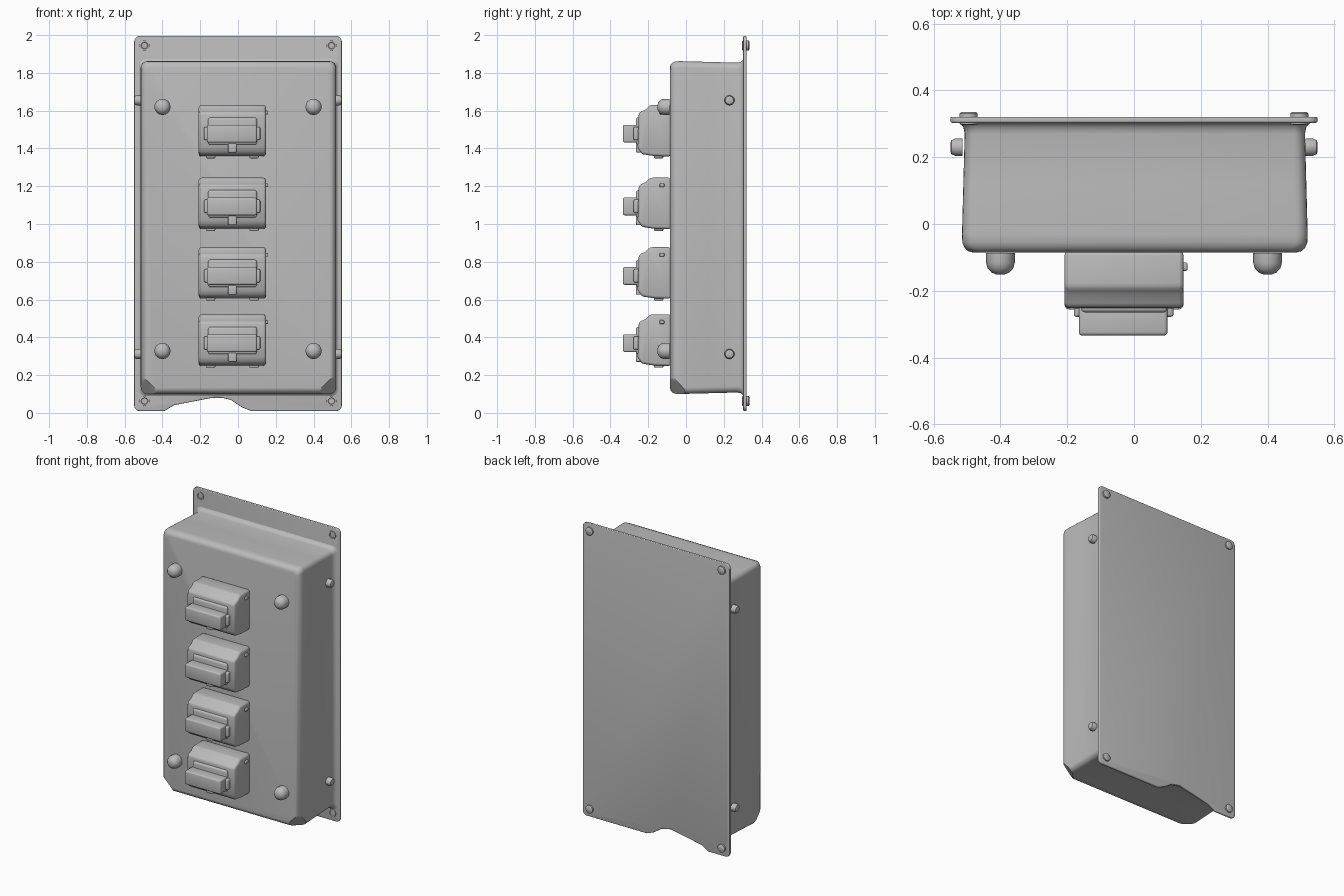
import bpy, bmesh, math
from mathutils import Vector, Matrix

if "Cube" in bpy.data.objects:
    bpy.data.objects.remove(bpy.data.objects["Cube"], do_unlink=True)

grey = bpy.data.materials.new("plain grey")
grey.use_nodes = True
grey.diffuse_color = (0.5, 0.5, 0.5, 1)
grey.node_tree.nodes["Principled BSDF"].inputs["Base Color"].default_value = (0.5, 0.5, 0.5, 1)


def finish(bm, name, bevel=0, segments=3):
    bmesh.ops.recalc_face_normals(bm, faces=bm.faces)
    mesh = bpy.data.meshes.new(name)
    bm.to_mesh(mesh)
    bm.free()
    ob = bpy.data.objects.new(name, mesh)
    bpy.context.collection.objects.link(ob)
    mesh.materials.append(grey)
    bpy.ops.object.select_all(action='DESELECT')
    ob.select_set(True)
    bpy.context.view_layer.objects.active = ob
    if bevel:
        mod = ob.modifiers.new("soft edges", 'BEVEL')
        mod.width, mod.segments = bevel, segments
        mod.limit_method = 'ANGLE'
        mod.angle_limit = math.radians(35)
        bpy.ops.object.modifier_apply(modifier=mod.name)
    bpy.ops.object.shade_smooth_by_angle(angle=math.radians(40))
    return ob


def extrude(name, points, direction, bevel=0):
    """Extrude a closed outline of 3D points along a vector."""
    bm = bmesh.new()
    face = bm.faces.new([bm.verts.new(p) for p in points])
    new = bmesh.ops.extrude_face_region(bm, geom=[face])["geom"]
    bmesh.ops.translate(bm, vec=direction, verts=[v for v in new if isinstance(v, bmesh.types.BMVert)])
    return finish(bm, name, bevel)


def block(name, x, y, z, bevel=0):
    """Box from (min, max) ranges."""
    return extrude(name, [(x[0], y[0], z[0]), (x[1], y[0], z[0]), (x[1], y[0], z[1]), (x[0], y[0], z[1])],
                   (0, y[1] - y[0], 0), bevel)


def rounded_rect(x0, x1, z0, z1, r, y, steps=5):
    pts = []
    for i, (cx, cz) in enumerate([(x1 - r, z1 - r), (x0 + r, z1 - r), (x0 + r, z0 + r), (x1 - r, z0 + r)]):
        for k in range(steps + 1):
            a = math.pi / 2 * (i + k / steps)
            pts.append((cx + r * math.cos(a), y, cz + r * math.sin(a)))
    return pts


def turned(name, profile, origin, axis, sides=16):
    """Revolve (radius, height) rings about an axis starting at origin."""
    bm = bmesh.new()
    rot = Vector((0, 0, 1)).rotation_difference(Vector(axis)).to_matrix().to_4x4()
    rings = [[bm.verts.new((r * math.cos(math.tau * k / sides), r * math.sin(math.tau * k / sides), h))
              for k in range(sides)] for r, h in profile]
    for a, b in zip(rings, rings[1:]):
        for k in range(sides):
            bm.faces.new((a[k], a[k - 1], b[k - 1], b[k]))
    bm.faces.new(rings[0])
    bm.faces.new(rings[-1])
    bm.transform(Matrix.Translation(origin) @ rot)
    return finish(bm, name)


# Back plate with a ragged notch in its lower edge
outline = [p for p in rounded_rect(-0.55, 0.55, 0.01, 1.995, 0.03, 0.303)]
notch = [(-0.39, 0.01), (-0.34, 0.04), (-0.24, 0.06), (-0.11, 0.085), (-0.04, 0.07), (0.02, 0.03), (0.07, 0.01)]
outline = outline[:18] + [(x, 0.303, z) for x, z in notch] + outline[18:]
extrude("back_plate", outline, (0, 0.018, 0), 0.005)

# Housing: stacked rounded sections, flared where it meets the plate
bm = bmesh.new()
sections = [(-0.085, 0.032), (-0.081, 0.018), (-0.072, 0.008), (-0.055, 0.001), (-0.03, 0),
            (0.12, 0.004), (0.27, 0.008), (0.29, 0.004), (0.302, -0.008), (0.308, -0.022)]
rings = [[bm.verts.new(p) for p in rounded_rect(-0.515 + i, 0.52 - i, 0.10 + i, 1.862 - i, 0.035, y)]
         for y, i in sections]
for a, b in zip(rings, rings[1:]):
    for k in range(len(a)):
        bm.faces.new((a[k - 1], a[k], b[k], b[k - 1]))
bm.faces.new(rings[0])
bm.faces.new(rings[-1])
# Knocked-off lower front corners
for side in (-1, 1):
    cut = bmesh.ops.bisect_plane(bm, geom=bm.verts[:] + bm.edges[:] + bm.faces[:],
                                 plane_co=(side * 0.46, -0.085, 0.15), plane_no=(side, -1.1, -1),
                                 clear_outer=True)
    edges = [e for e in cut["geom_cut"] if isinstance(e, bmesh.types.BMEdge)]
    bmesh.ops.holes_fill(bm, edges=edges)
finish(bm, "housing")

# Screws and front studs
stud = [(0.043, 0), (0.043, 0.03), (0.038, 0.046), (0.027, 0.058), (0.013, 0.064)]
bolt = [(0.027, 0), (0.027, 0.022), (0.022, 0.033), (0.013, 0.036)]
rim = [(0.027, 0), (0.026, 0.006), (0.018, 0.007), (0.016, 0.002)]
plate_bolt = [(0.027, 0), (0.027, 0.011), (0.022, 0.015)]
for s, side in ((-1, "right"), (1, "left")):
    for level, z_plate, z_stud, z_side in (("upper", 1.945, 1.62, 1.655), ("lower", 0.063, 0.328, 0.312)):
        tag = f"{level}_{side}"
        turned(f"front_stud_{tag}", stud, (s * 0.4, -0.087, z_stud), (0, -1, 0))
        turned(f"side_screw_{tag}", bolt, (s * 0.514, 0.23, z_side), (s, 0, 0), 10)
        turned(f"plate_screw_{tag}", plate_bolt, (s * 0.495, 0.32, z_plate), (0, 1, 0), 12)
        turned(f"plate_screw_rim_{tag}", rim, (s * 0.495, 0.304, z_plate), (0, -1, 0), 12)

# Four toggle switches down the front
body_profile = [(-0.08, 0.135), (-0.19, 0.135), (-0.212, 0.112), (-0.25, 0.095),
                (-0.256, -0.09), (-0.235, -0.125), (-0.17, -0.135), (-0.08, -0.138)]
for n, z in enumerate((1.495, 1.11, 0.742, 0.386), 1):
    zl = z - 0.016
    extrude(f"switch_{n}_body", [(-0.208, y, z + h) for y, h in body_profile], (0.356, 0, 0), 0.014)
    block(f"switch_{n}_bezel", (-0.158, 0.1), (-0.265, -0.2), (zl - 0.06, zl + 0.085), 0.012)
    block(f"switch_{n}_pivot", (-0.18, 0.118), (-0.278, -0.22), (zl - 0.035, zl + 0.035), 0.008)
    block(f"switch_{n}_lever", (-0.165, 0.1), (-0.334, -0.24), (zl - 0.048, zl + 0.046), 0.01)
    block(f"switch_{n}_tab", (-0.052, -0.008), (-0.266, -0.23), (zl - 0.1, zl - 0.05), 0.006)
    block(f"switch_{n}_side_nub", (0.14, 0.16), (-0.14, -0.115), (z + 0.085, z + 0.105), 0.005)
    for k, x in enumerate((-0.145, 0.085), 1):
        block(f"switch_{n}_foot_{k}", (x - 0.025, x + 0.025), (-0.17, -0.12), (z - 0.147, z - 0.12), 0.006)
